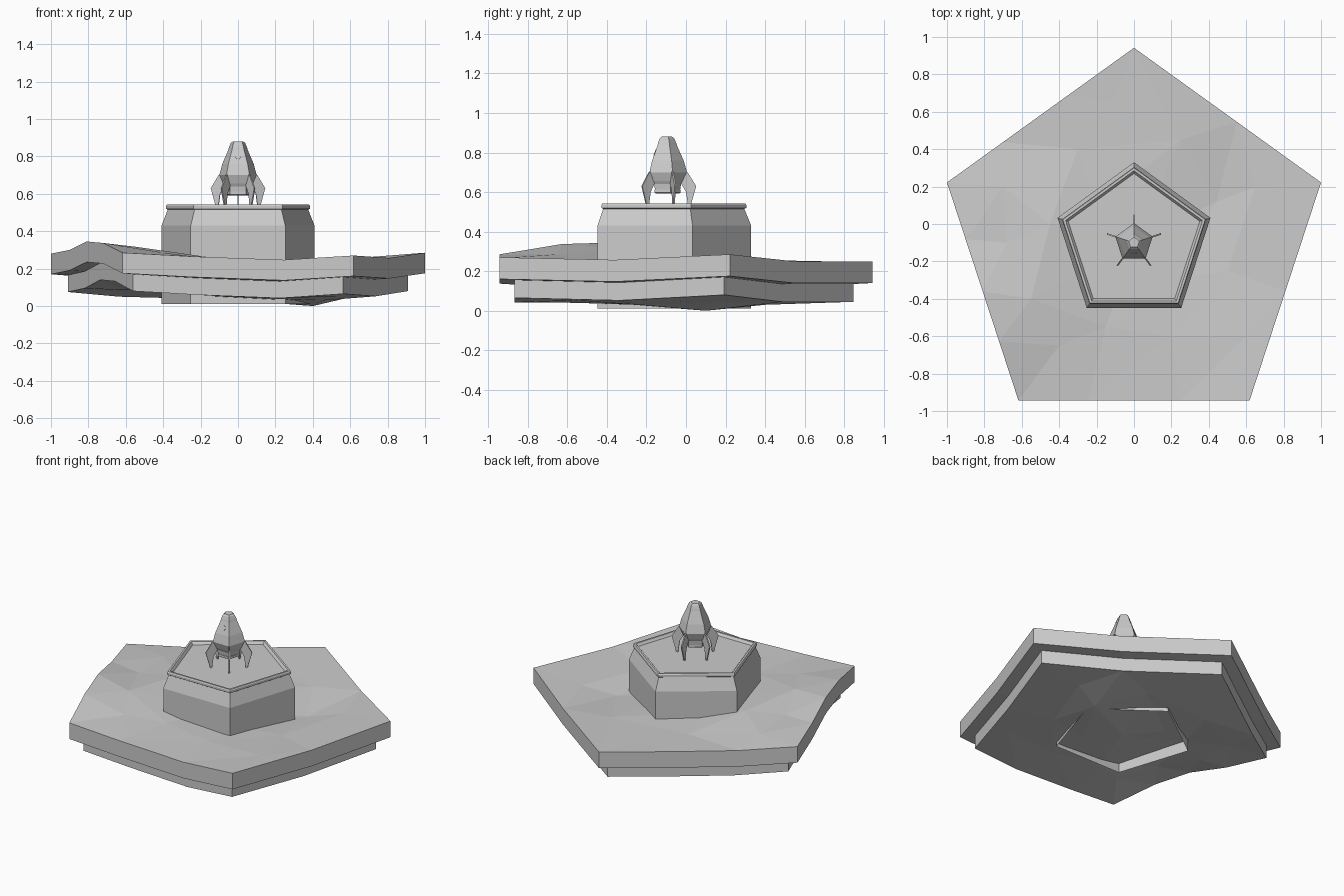
import bpy, bmesh
from math import sin, cos, pi
from mathutils import Vector
from mathutils.geometry import delaunay_2d_cdt

if "Cube" in bpy.data.objects:
    bpy.data.objects.remove(bpy.data.objects["Cube"])

CY = -0.1                                            # centre of every pentagon
ANG = [pi / 2 + 2 * pi * k / 5 for k in range(5)]    # back, left, front left, front right, right


def finish(bm, name):
    bmesh.ops.recalc_face_normals(bm, faces=bm.faces)
    me = bpy.data.meshes.new(name)
    bm.to_mesh(me)
    bm.free()
    ob = bpy.data.objects.new(name, me)
    bpy.context.collection.objects.link(ob)
    return ob


def pentagon_stack(name, profile, cap_bottom=True, cap_top=True):
    """Five-sided solid from (radius, z) pairs."""
    bm = bmesh.new()
    rings = [[bm.verts.new((r * cos(a), CY + r * sin(a), z)) for a in ANG] for r, z in profile]
    for lo, hi in zip(rings, rings[1:]):
        for i in range(5):
            j = (i + 1) % 5
            bm.faces.new((lo[i], lo[j], hi[j], hi[i]))
    if cap_bottom:
        bm.faces.new(rings[0][::-1])
    if cap_top:
        bm.faces.new(rings[-1])
    return finish(bm, name)


# Terrain outline: corner heights and (fraction, height) points along each side
R = 1.0515
corner_z = [0.25, 0.28, 0.285, 0.27, 0.285]
side_pts = [[(0.35, 0.25), (0.7, 0.255)],
            [(0.26, 0.30), (0.5, 0.345), (0.73, 0.337)],
            [(0.3, 0.265), (0.7, 0.247)],
            [(0.5, 0.257)],
            [(0.45, 0.25)]]
corners = [Vector((R * cos(a), CY + 0.991 * R * sin(a))) for a in ANG]
outline = []
for k in range(5):
    a, b = corners[k], corners[(k + 1) % 5]
    outline.append((a.x, a.y, corner_z[k]))
    for t, z in side_pts[k]:
        p = a.lerp(b, t)
        outline.append((p.x, p.y, z))
n = len(outline)

# Terrain interior bumps
inner = [(-0.55, -0.4, 0.317), (-0.45, 0.0, 0.295), (-0.68, -0.1, 0.29), (-0.7, 0.2, 0.28),
         (-0.3, 0.4, 0.245), (-0.12, 0.65, 0.245), (0.25, 0.45, 0.235), (0.44, 0.12, 0.205),
         (0.65, 0.2, 0.25), (0.5, -0.25, 0.235), (0.6, -0.6, 0.257), (0.2, -0.6, 0.245),
         (-0.15, -0.55, 0.26), (-0.4, -0.65, 0.285), (0.0, -0.1, 0.235), (-0.2, 0.1, 0.25),
         (0.2, -0.3, 0.235)]
pts = outline + inner
res = delaunay_2d_cdt([Vector(p[:2]) for p in pts], [], [list(range(n))], 1, 1e-6)
src = [ids[0] if ids else 0 for ids in res[3]]
tris = [[src[i] for i in f] for f in res[2]]

# Two-step terrain slab: top, side, ledge, side, underside
bm = bmesh.new()
layers = []
for s, dz, count in ((1, 0, len(pts)), (1, -0.11, n), (0.91, -0.115, n), (0.91, -0.205, len(pts))):
    layers.append([bm.verts.new((x * s, CY + (y - CY) * s, z + dz)) for x, y, z in pts[:count]])
for hi, lo in zip(layers, layers[1:]):
    for i in range(n):
        j = (i + 1) % n
        bm.faces.new((hi[i], lo[i], lo[j], hi[j]))
for t in tris:
    bm.faces.new([layers[0][i] for i in t])
    bm.faces.new([layers[3][i] for i in reversed(t)])
finish(bm, "terrain_slab")

# Tower with open bottom, tapered shoulder and raised rim around a sunken roof
pentagon_stack("tower", [(0.43, 0.01), (0.43, 0.43), (0.395, 0.515), (0.405, 0.52), (0.405, 0.535),
                         (0.4, 0.542), (0.385, 0.542), (0.37, 0.525)], cap_bottom=False)

# Rocket body, cap and nozzle
pentagon_stack("rocket_body", [(0.07, 0.61), (0.075, 0.64), (0.085, 0.655), (0.105, 0.70),
                               (0.088, 0.76), (0.05, 0.845)])
pentagon_stack("rocket_cap", [(0.054, 0.838), (0.05, 0.85), (0.04, 0.872), (0.03, 0.88)])
pentagon_stack("rocket_nozzle", [(0.062, 0.592), (0.072, 0.597), (0.072, 0.612), (0.06, 0.62)])

# Fins, one per corner
FIN = [(0.088, 0.71), (0.108, 0.70), (0.152, 0.63), (0.122, 0.525), (0.111, 0.525),
       (0.1, 0.60), (0.072, 0.65)]
for k, a in enumerate(ANG):
    bm = bmesh.new()
    side = Vector((-sin(a), cos(a), 0)) * 0.004
    loops = []
    for s in (-1, 1):
        loops.append([bm.verts.new(Vector((r * cos(a), CY + r * sin(a), z)) + side * s) for r, z in FIN])
    bm.faces.new(loops[0])
    bm.faces.new(loops[1][::-1])
    m = len(FIN)
    for i in range(m):
        j = (i + 1) % m
        bm.faces.new((loops[0][i], loops[1][i], loops[1][j], loops[0][j]))
    finish(bm, f"rocket_fin_{k + 1}")

# Small round window on the front facet
bpy.ops.mesh.primitive_cylinder_add(vertices=10, radius=0.016, depth=0.006,
                                    location=(0, CY - 0.0562, 0.80), rotation=(pi / 2 - 0.35, 0, 0))
bpy.context.object.name = "rocket_window"
